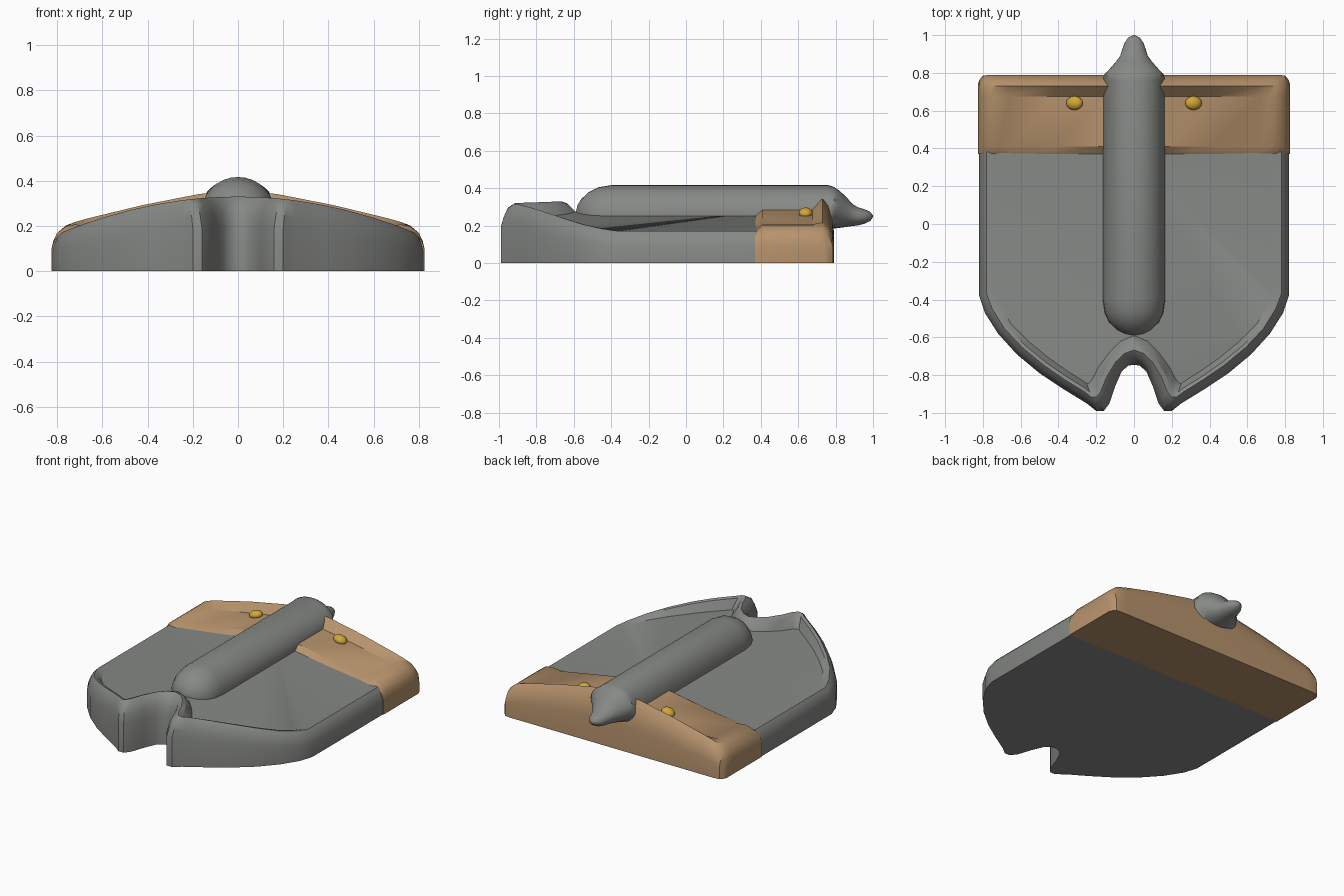
import bpy, bmesh, math
from mathutils import Vector

if "Cube" in bpy.data.objects:
    bpy.data.objects.remove(bpy.data.objects["Cube"])


def material(name, rgb):
    m = bpy.data.materials.new(name)
    m.diffuse_color = (*rgb, 1)
    m.use_nodes = True
    m.node_tree.nodes["Principled BSDF"].inputs["Base Color"].default_value = m.diffuse_color
    return m


GREY = material("grey", (0.24, 0.25, 0.235))
TAN = material("tan", (0.47, 0.29, 0.15))
GOLD = material("gold", (0.65, 0.39, 0.04))


def finish(bm, name, mat, angle=35):
    bmesh.ops.remove_doubles(bm, verts=bm.verts, dist=0.0005)
    bmesh.ops.recalc_face_normals(bm, faces=bm.faces)
    mesh = bpy.data.meshes.new(name)
    bm.to_mesh(mesh)
    bm.free()
    mesh.materials.append(mat)
    ob = bpy.data.objects.new(name, mesh)
    bpy.context.collection.objects.link(ob)
    bpy.ops.object.select_all(action='DESELECT')
    ob.select_set(True)
    bpy.context.view_layer.objects.active = ob
    bpy.ops.object.shade_smooth_by_angle(angle=math.radians(angle))
    return ob


def loft(bm, rings, closed):
    """Bridge neighbouring rows of points, returning the rows of vertices."""
    rows = [[bm.verts.new(p) for p in r] for r in rings]
    for a, b in zip(rows, rows[1:]):
        n = len(a)
        for i in range(n if closed else n - 1):
            j = (i + 1) % n
            bm.faces.new((a[i], a[j], b[j], b[i]))
    return rows


def floor_z(x):
    return 0.275 - 0.14 * abs(x)


def rim_z(x):
    return 0.33 - 0.26 * x * x


# Front tray: right half outline (outer x, y, inner floor x, y), then mirrored
half = [(.82, .38, .74, .38), (.82, -.38, .74, -.36), (.79, -.47, .71, -.43),
        (.72, -.58, .65, -.53), (.62, -.69, .56, -.62), (.5, -.79, .45, -.71),
        (.38, -.87, .35, -.78), (.25, -.95, .27, -.83), (.2, -.99, .25, -.845),
        (.16, -.99, .235, -.84), (.13, -.95, .22, -.82), (.1, -.86, .19, -.76),
        (.065, -.78, .13, -.68), (.03, -.75, .07, -.62), (0, -.745, 0, -.59)]
bm = bmesh.new()
for s in (1, -1):
    rings = []
    # wall, rounded shoulder, rim top, then down to the sunken floor
    for t, k in ((0, 0), (0, .6), (.1, .76), (.25, .92), (.5, 1), (.7, .97), (1, None)):
        ring = []
        for ox, oy, ix, iy in half:
            x, y = ox + (ix - ox) * t, oy + (iy - oy) * t
            z = floor_z(x) if k is None else rim_z(x) * k
            ring.append((s * x, y, z))
        rings.append(ring)
    rows = loft(bm, rings, False)
    top = bm.verts.new((0, .38, floor_z(0)))
    low = bm.verts.new((0, .38, 0))
    bm.faces.new(rows[-1] + [top])
    bm.faces.new(rows[0] + [low])
    bm.faces.new([r[0] for r in rows] + [top, low])
finish(bm, "front_tray", GREY)

# Rear block: side profile lofted across x (x, floor, ridge, front edge, back y)
stations = [(0, .31, .355, .275, .79), (.17, .283, .342, .25, .79),
            (.42, .24, .293, .216, .79), (.66, .196, .235, .18, .79),
            (.72, .207, .218, .172, .79), (.76, .20, .203, .168, .79),
            (.80, .17, .17, .15, .785), (.817, .135, .135, .125, .765),
            (.825, .10, .10, .095, .745)]
stations = [(-x, *r) for x, *r in reversed(stations[1:])] + stations
rings = []
for x, f, r, e, b in stations:
    rings.append([(x, .37, 0), (x, .37, e), (x, .41, f), (x, .675, f),
                  (x, b - .06, r), (x, b - .03, r * .89), (x, b - .008, r * .68),
                  (x, b, r * .5), (x, b, 0)])
bm = bmesh.new()
rows = loft(bm, rings, True)
bm.faces.new(rows[0])
bm.faces.new(rows[-1])
finish(bm, "rear_block", TAN)

# Central tube with a rounded nose and tapered tail (y, half width, top, bottom)
tube = [(-.59, .004, .266, .258), (-.58, .05, .31, .21), (-.56, .09, .342, .17),
        (-.52, .132, .38, .125), (-.47, .155, .405, .095), (-.40, .165, .417, .085),
        (.76, .165, .417, .085), (.79, .158, .408, .185), (.82, .13, .388, .188),
        (.86, .095, .35, .194), (.89, .073, .316, .198), (.92, .064, .298, .202),
        (.955, .052, .288, .21), (.985, .033, .274, .225), (1.0, .004, .254, .246)]
N = 32
rings = []
for y, w, t, b in tube:
    rings.append([(w * math.cos(a), y, (t + b) / 2 + (t - b) / 2 * math.sin(a))
                  for a in (2 * math.pi * i / N for i in range(N))])
bm = bmesh.new()
rows = loft(bm, rings, True)
bm.faces.new(rows[0])
bm.faces.new(rows[-1])
finish(bm, "central_tube", GREY, 50)

# Pair of small domed studs on the rear block
for side, s in (("right", 1), ("left", -1)):
    bm = bmesh.new()
    bmesh.ops.create_uvsphere(bm, u_segments=16, v_segments=10, radius=1)
    for v in bm.verts:
        v.co = Vector((s * .315 + v.co.x * .044, .64 + v.co.y * .037,
                       .268 + v.co.z * .028 - s * v.co.x * .007))
    finish(bm, side + "_stud", GOLD, 60)
